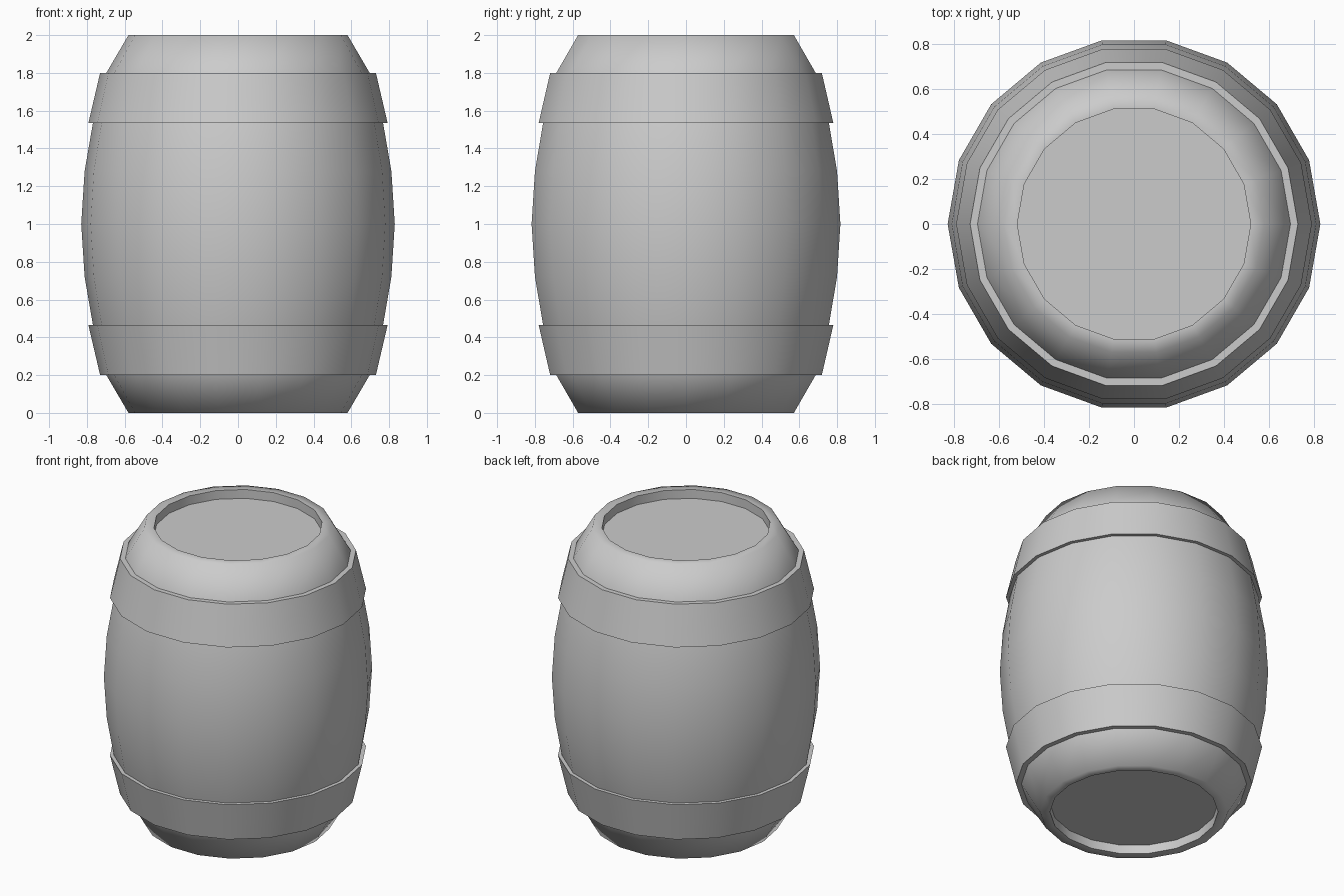
import bpy, bmesh
from math import cos, sin, tau, radians, degrees, atan2

if "Cube" in bpy.data.objects:
    bpy.data.objects.remove(bpy.data.objects["Cube"])

SIDES = 18


def lathe(name, profile, capped=False):
    """Spin an (r, z) profile, listed bottom to top on the outside, about z."""
    bm = bmesh.new()
    rings = [[bm.verts.new((r * cos(tau * j / SIDES), r * sin(tau * j / SIDES), z))
              for j in range(SIDES)] for r, z in profile]
    for a, b in zip(rings, rings[1:]):
        for j in range(SIDES):
            k = (j + 1) % SIDES
            f = bm.faces.new((a[j], a[k], b[k], b[j]))
            # the back of the barrel is faceted, the front is smooth
            c = f.calc_center_median()
            f.smooth = not 20 < degrees(atan2(c.y, c.x)) < 160
    if capped:
        bm.faces.new(rings[0][::-1])
        bm.faces.new(rings[-1])
    mesh = bpy.data.meshes.new(name)
    bm.to_mesh(mesh)
    bm.free()
    mesh.set_sharp_from_angle(angle=radians(65))
    obj = bpy.data.objects.new(name, mesh)
    bpy.context.collection.objects.link(obj)
    return obj


def flip(profile):
    """Mirror a profile about mid height, keeping its winding."""
    return [(r, 2 - z) for r, z in reversed(profile)]


# bulging staves with a recessed lid at each end
half = [(0.52, 0.06), (0.52, 0), (0.58, 0), (0.697, 0.2), (0.768, 0.465), (0.812, 0.72)]
lathe("barrel_body", half + [(0.83, 1.0)] + flip(half), capped=True)

# flared hoops
hoop = [(0.69, 0.2), (0.73, 0.2), (0.792, 0.465), (0.76, 0.465)]
lathe("lower_hoop", hoop)
lathe("upper_hoop", flip(hoop))
